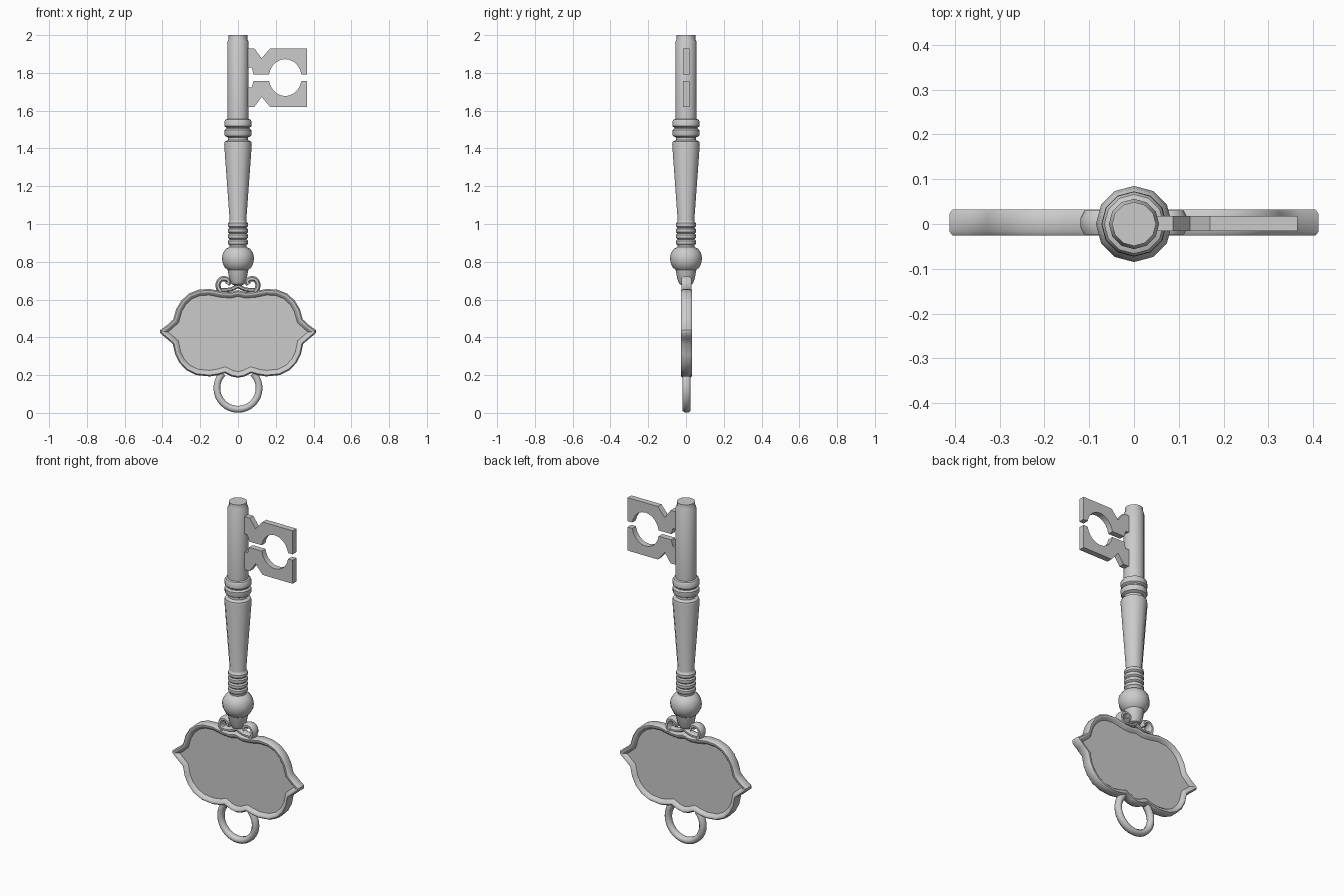
import bpy, bmesh
from math import sin, cos, pi, radians
from mathutils import Vector

if "Cube" in bpy.data.objects:
    bpy.data.objects.remove(bpy.data.objects["Cube"])


def finish(bm, name, angle=35):
    bmesh.ops.recalc_face_normals(bm, faces=bm.faces)
    me = bpy.data.meshes.new(name)
    bm.to_mesh(me)
    bm.free()
    ob = bpy.data.objects.new(name, me)
    bpy.context.collection.objects.link(ob)
    bpy.ops.object.select_all(action='DESELECT')
    ob.select_set(True)
    bpy.context.view_layer.objects.active = ob
    bpy.ops.object.shade_smooth_by_angle(angle=radians(angle))
    return ob


def loft(name, rings, angle=35, caps=True):
    """Skin a list of equal-length closed rings of 3D points."""
    bm = bmesh.new()
    vs = [[bm.verts.new(p) for p in r] for r in rings]
    n = len(vs[0])
    for a, b in zip(vs, vs[1:]):
        for i in range(n):
            j = (i + 1) % n
            bm.faces.new((a[i], a[j], b[j], b[i]))
    if caps:
        bm.faces.new(vs[0])
        bm.faces.new(vs[-1])
    return finish(bm, name, angle)


def lathe(name, profile, n=12):
    return loft(name, [[(r * sin(2 * pi * i / n), r * cos(2 * pi * i / n), z)
                        for i in range(n)] for r, z in profile])


def sweep(name, path, ra, ry, n=8, y0=0.003):
    """Elliptical tube along a path lying in the xz plane."""
    pts = [Vector(p) for p in path]
    rings = []
    for i, p in enumerate(pts):
        t = (pts[min(i + 1, len(pts) - 1)] - pts[max(i - 1, 0)]).normalized()
        nrm = Vector((-t.y, t.x))
        ring = []
        for k in range(n):
            a = 2 * pi * (k + 0.5) / n
            q = p + nrm * ra * cos(a)
            ring.append((q.x, y0 + ry * sin(a), q.y))
        rings.append(ring)
    return loft(name, rings, 60)


def smooth_path(pts, steps=3):
    """Catmull-Rom through the given points."""
    v = [Vector(p) for p in pts]
    v = [2 * v[0] - v[1]] + v + [2 * v[-1] - v[-2]]
    out = []
    for a, b, c, d in zip(v, v[1:], v[2:], v[3:]):
        for s in range(steps):
            t = s / steps
            out.append(0.5 * (2 * b + (c - a) * t + (2 * a - 5 * b + 4 * c - d) * t * t
                              + (3 * b - a - 3 * c + d) * t ** 3))
    return out + [v[-2]]


# Turned shaft: drop finial, ball, bead bands, tapered grip, collars, barrel
profile = [(0.012, 0.672), (0.034, 0.682), (0.045, 0.705), (0.055, 0.757), (0.07, 0.77),
           (0.082, 0.795), (0.085, 0.82), (0.08, 0.846), (0.065, 0.868), (0.045, 0.878),
           (0.045, 0.886)]
for k in range(4):
    z = 0.888 + 0.031 * k
    profile += [(0.046, z), (0.053, z + 0.007), (0.053, z + 0.023), (0.046, z + 0.03)]
profile += [(0.044, 1.02), (0.073, 1.42), (0.07, 1.436), (0.053, 1.445), (0.053, 1.458),
            (0.069, 1.466), (0.072, 1.474), (0.072, 1.497), (0.062, 1.505), (0.062, 1.51),
            (0.072, 1.518), (0.072, 1.543), (0.066, 1.553), (0.056, 1.556),
            (0.056, 1.965), (0.049, 1.978), (0.049, 2.0)]
lathe("shaft", profile)

# Two mirrored halves of the bit, with a round notch
arc = [(0.25 + 0.087 * cos(radians(a)), 1.775 + 0.098 * sin(radians(a)))
       for a in range(10, 171, 16)]
bit = [(0.04, 1.93), (0.087, 1.93), (0.125, 1.877), (0.17, 1.93), (0.365, 1.93),
       (0.365, 1.792)] + arc + [(0.083, 1.792), (0.072, 1.828), (0.04, 1.828)]
for name, s in (("upper_bit", 1), ("lower_bit", -1)):
    loft(name, [[(x, y, 1.775 + s * (z - 1.775)) for x, z in bit] for y in (-0.016, 0.018)], 30)

# Lobed plaque: half outline, mirrored, with a raised rim on both faces
half = [(0, 0.65), (0.04, 0.64), (0.085, 0.643), (0.15, 0.656), (0.21, 0.652), (0.26, 0.632),
        (0.30, 0.595), (0.327, 0.55), (0.343, 0.495), (0.372, 0.468), (0.412, 0.438),
        (0.412, 0.422), (0.38, 0.395), (0.345, 0.365), (0.333, 0.31), (0.31, 0.265),
        (0.272, 0.225), (0.22, 0.2), (0.15, 0.193), (0.105, 0.2), (0.07, 0.21),
        (0.035, 0.193), (0, 0.186)]
outline = [Vector(p) for p in half + [(-x, z) for x, z in half[-2:0:-1]]]


def inset(d):
    out = []
    m = len(outline)
    for i, p in enumerate(outline):
        e = (p - outline[i - 1]).normalized()
        f = (outline[(i + 1) % m] - p).normalized()
        n1, n2 = Vector((e.y, -e.x)), Vector((f.y, -f.x))
        b = (n1 + n2).normalized()
        out.append(p + b * d / max(b.dot(n1), 0.7))
    return out


section = [(0.032, 0.012), (0.021, 0.025), (0.016, 0.029), (0.007, 0.029), (0, 0.02)]
section = [(d, -y) for d, y in section] + section[::-1]
loft("plaque", [[(p.x, 0.003 + y, p.y) for p in inset(d)] for d, y in section], 40)

# Scrolls joining plaque and shaft
curl = [(0.088, 0.64), (0.103, 0.66), (0.104, 0.688), (0.088, 0.708), (0.064, 0.709),
        (0.049, 0.695), (0.056, 0.68)]
leaf = [(0.1, 0.652), (0.07, 0.65), (0.035, 0.655), (0, 0.672)]
for side, s in (("right", 1), ("left", -1)):
    sweep(side + "_scroll", smooth_path([(s * x, z) for x, z in curl]), 0.015, 0.029)
    sweep(side + "_scroll_foot", smooth_path([(s * x, z) for x, z in leaf]), 0.012, 0.024)

# Hanging ring, open where it meets the plaque rim
ring = [(0.112 * cos(radians(a)), 0.131 + 0.112 * sin(radians(a)))
        for a in [44 - 268 * i / 24 for i in range(25)]]
sweep("hanging_ring", ring, 0.0195, 0.023)
